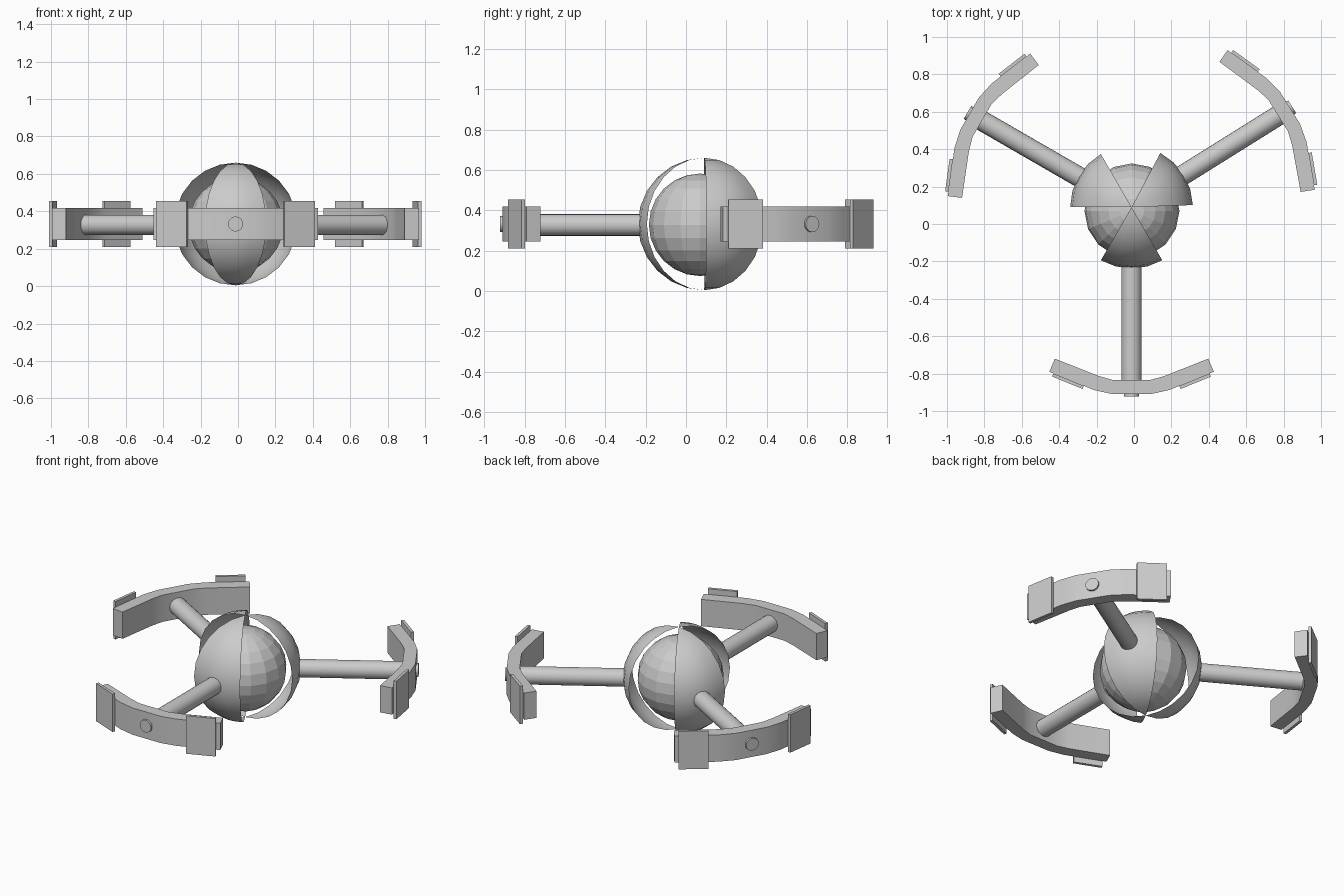
import bpy, bmesh
from math import radians, sin, cos, pi
from mathutils import Matrix, Vector

cube = bpy.data.objects.get("Cube")
if cube:
    bpy.data.objects.remove(cube)

CENTRE = Vector((-0.013, 0.09, 0.332))
ARMS = {"front": 0, "left": 122, "right": -120}

grey = bpy.data.materials.new("plain_grey")
grey.use_nodes = True
grey.diffuse_color = (0.6, 0.6, 0.6, 1)
grey.node_tree.nodes["Principled BSDF"].inputs["Base Color"].default_value = (0.6, 0.6, 0.6, 1)


def finish(bm, name, turn=0, smooth=None, location=CENTRE):
    """Turn a bmesh into a placed object, smooth below the given angle."""
    bmesh.ops.recalc_face_normals(bm, faces=bm.faces)
    mesh = bpy.data.meshes.new(name)
    bm.to_mesh(mesh)
    bm.free()
    mesh.materials.append(grey)
    if smooth:
        mesh.shade_smooth()
        mesh.set_sharp_from_angle(angle=radians(smooth))
    obj = bpy.data.objects.new(name, mesh)
    obj.location = location
    obj.rotation_euler.z = radians(turn)
    bpy.context.collection.objects.link(obj)
    return obj


def prism(outline, half_height):
    """Extrude a plan outline up and down about the middle plane."""
    bm = bmesh.new()
    face = bm.faces.new([bm.verts.new((x, y, -half_height)) for x, y in outline])
    new = bmesh.ops.extrude_face_region(bm, geom=[face])["geom"]
    verts = [v for v in new if isinstance(v, bmesh.types.BMVert)]
    bmesh.ops.translate(bm, verts=verts, vec=(0, 0, 2 * half_height))
    return bm


def rod(radius, start, end, drop=0):
    """Cylinder running outward along local -y."""
    bm = bmesh.new()
    place = Matrix.Translation((0, -(start + end) / 2, -drop)) @ Matrix.Rotation(pi / 2, 4, "X")
    bmesh.ops.create_cone(bm, cap_ends=True, segments=20, radius1=radius,
                          radius2=radius, depth=end - start, matrix=place)
    return bm


def shell(radius, width, columns=4, rows=12):
    """Pointed slice of a thin sphere facing local -y."""
    bm = bmesh.new()
    grid = []
    for i in range(rows + 1):
        lat = pi * i / rows - pi / 2
        row = []
        for j in range(columns + 1):
            lon = radians(width) * (j / columns - 0.5)
            row.append(bm.verts.new((radius * cos(lat) * sin(lon),
                                     -radius * cos(lat) * cos(lon),
                                     radius * sin(lat))))
        grid.append(row)
    for low, high in zip(grid, grid[1:]):
        for j in range(columns):
            bm.faces.new((low[j], low[j + 1], high[j + 1], high[j]))
    bmesh.ops.remove_doubles(bm, verts=bm.verts, dist=0.0005)
    return bm


# Faceted core ball
bm = bmesh.new()
bmesh.ops.create_uvsphere(bm, u_segments=16, v_segments=12, radius=0.254)
finish(bm, "core_ball", location=CENTRE + Vector((0.002, -0.02, -0.004)))

# Half outline of the bent bumper: outer edge outward, then inner edge back
outer = [(0.10, -1.0), (0.20, -0.978), (0.44, -0.88)]
inner = [(0.41, -0.81), (0.175, -0.903), (0.10, -0.924)]
half = outer + inner
outline = half + [(-x, y) for x, y in reversed(half)]

# Pad outline, lying on the straight end of the bumper
a, b = Vector(outer[1]), Vector(outer[2])
along = (b - a).normalized()
out = Vector((along.y, -along.x)) * 0.018
p, q = a + along * 0.06, a + along * 0.235
pad = [p, q, q + out, p + out]

for side, turn in ARMS.items():
    finish(shell(0.328, 60), side + "_shell", turn, 30)
    finish(rod(0.054, 0.31, 0.95, 0.005), side + "_arm", turn, 30)
    finish(rod(0.04, 0.98, 1.013), side + "_bolt", turn, 30)
    finish(prism(outline, 0.086), side + "_bumper", turn, 30)
    for label, sign in (("left", 1), ("right", -1)):
        finish(prism([(sign * v.x, v.y) for v in pad], 0.122),
               f"{side}_bumper_{label}_pad", turn)
